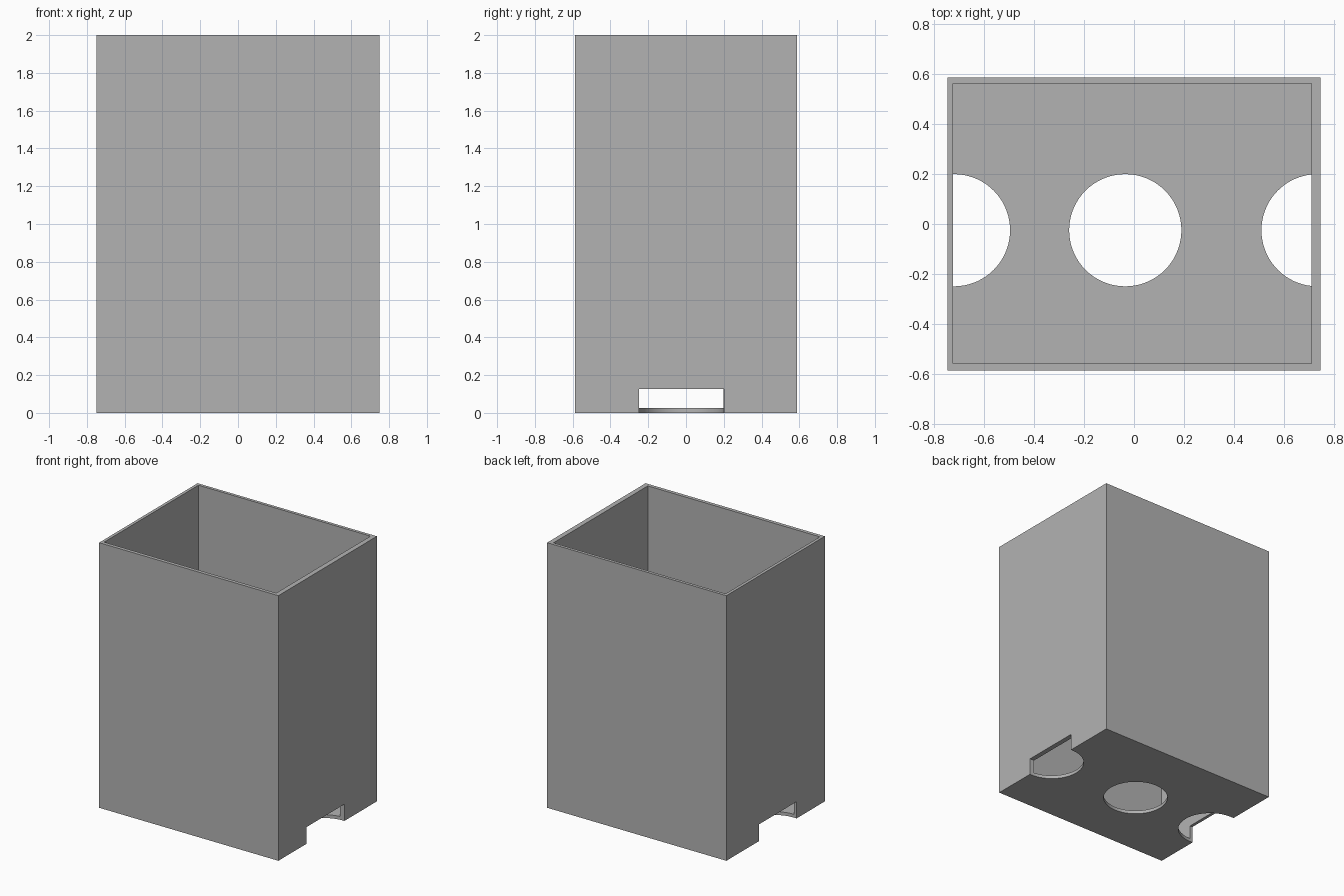
import bpy, bmesh, math

if "Cube" in bpy.data.objects:
    bpy.data.objects.remove(bpy.data.objects["Cube"])

grey = bpy.data.materials.new("plain_grey")
grey.diffuse_color = (0.45, 0.45, 0.45, 1)
grey.use_nodes = True
grey.node_tree.nodes["Principled BSDF"].inputs["Base Color"].default_value = grey.diffuse_color

HX, HY, H = 0.748, 0.587, 2.0      # outer half sizes and height
IX0, IX1 = -0.725, 0.711           # inner cavity
IY0, IY1 = -0.56, 0.564
FLOOR, NOTCH = 0.025, 0.126        # floor thickness, side slot height
CY, R = -0.025, 0.225              # hole centre line and radius


def prism(name, outline, z0, z1):
    """Extrude a counter-clockwise xy outline from z0 to z1."""
    bm = bmesh.new()
    face = bm.faces.new([bm.verts.new((x, y, z0)) for x, y in outline])
    top = bmesh.ops.extrude_face_region(bm, geom=[face])["geom"]
    verts = [v for v in top if isinstance(v, bmesh.types.BMVert)]
    bmesh.ops.translate(bm, vec=(0, 0, z1 - z0), verts=verts)
    bmesh.ops.recalc_face_normals(bm, faces=bm.faces)
    mesh = bpy.data.meshes.new(name)
    bm.to_mesh(mesh)
    bm.free()
    mesh.materials.append(grey)
    ob = bpy.data.objects.new(name, mesh)
    bpy.context.collection.objects.link(ob)
    return ob


def rect(x0, x1, y0, y1):
    return [(x0, y0), (x1, y0), (x1, y1), (x0, y1)]


def arc(cx, start, sweep, n):
    return [(cx + R * math.cos(math.radians(start + sweep * i / n)),
             CY + R * math.sin(math.radians(start + sweep * i / n)))
            for i in range(n + 1)]


# Outer block
box = prism("open_box", rect(-HX, HX, -HY, HY), 0, H)

# Cavity, round drain hole, and half-round slots that open through the side walls
cutters = [
    prism("cavity_cutter", rect(IX0, IX1, IY0, IY1), FLOOR, H + 0.2),
    prism("centre_hole_cutter", arc(-0.035, 0, 360, 72)[:-1], -0.1, NOTCH),
    prism("left_slot_cutter",
          arc(-0.722, -90, 180, 36) + [(-1, CY + R), (-1, CY - R)], -0.1, NOTCH),
    prism("right_slot_cutter",
          arc(0.736, 90, 180, 36) + [(1, CY - R), (1, CY + R)], -0.1, NOTCH),
]
bpy.context.view_layer.objects.active = box
for cutter in cutters:
    mod = box.modifiers.new(cutter.name, "BOOLEAN")
    mod.operation = "DIFFERENCE"
    mod.solver = "EXACT"
    mod.object = cutter
    bpy.ops.object.modifier_apply(modifier=mod.name)
    bpy.data.objects.remove(cutter, do_unlink=True)

# Smooth hole walls with sharp edges kept
bpy.ops.object.select_all(action="DESELECT")
box.select_set(True)
bpy.ops.object.shade_smooth_by_angle(angle=math.radians(30))
